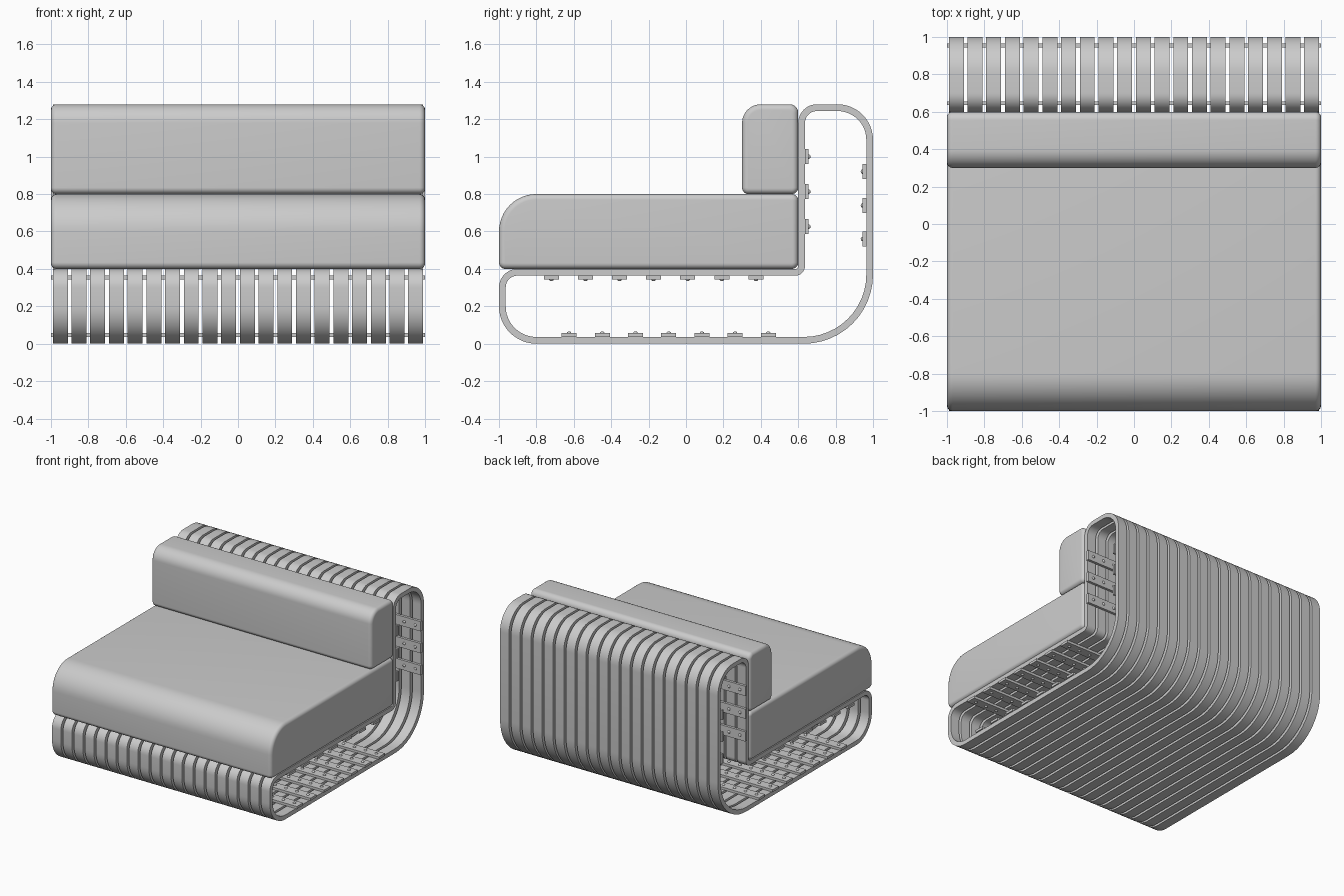
import bpy, bmesh, math
from mathutils import Vector, Matrix

if "Cube" in bpy.data.objects:
    bpy.data.objects.remove(bpy.data.objects["Cube"])


def rounded_outline(corners, inset=0.0, steps=12):
    """Counter-clockwise right-angled outline (y, z, radius), inset and filleted."""
    pts, n = [], len(corners)
    for i, (y, z, r) in enumerate(corners):
        p = Vector((y, z))
        u1 = (p - Vector(corners[i - 1][:2])).normalized()
        u2 = (Vector(corners[(i + 1) % n][:2]) - p).normalized()
        convex = u1.cross(u2) > 0
        p += inset * (Vector((-u1.y, u1.x)) + Vector((-u2.y, u2.x)))
        r = max(r - inset, 0.002) if convex else r + inset
        c = p - r * u1 + r * u2
        for k in range(steps + 1):
            t = math.pi / 2 * k / steps
            pts.append(c + r * (math.sin(t) * u1 - math.cos(t) * u2))
    return pts


def loft(bm, rings, closed):
    """Bridge (x, outline) rings; either close into a loop or cap both ends."""
    vs = [[bm.verts.new((x, p.x, p.y)) for p in pts] for x, pts in rings]
    n = len(vs[0])
    pairs = list(zip(vs, vs[1:])) + ([(vs[-1], vs[0])] if closed else [])
    for a, b in pairs:
        for i in range(n):
            j = (i + 1) % n
            bm.faces.new((a[i], a[j], b[j], b[i]))
    if not closed:
        bm.faces.new(vs[0])
        bm.faces.new(vs[-1])
    bmesh.ops.recalc_face_normals(bm, faces=bm.faces)


def finish(bm, name):
    me = bpy.data.meshes.new(name)
    bm.to_mesh(me)
    bm.free()
    me.shade_smooth()
    me.set_sharp_from_angle(angle=math.radians(35))
    return add(me, name)


def add(me, name):
    ob = bpy.data.objects.new(name, me)
    bpy.context.collection.objects.link(ob)
    return ob


def cushion(name, corners, edge=0.03, steps=6):
    side = []
    for k in range(steps + 1):
        t = math.pi / 2 * k / steps
        side.append((1 - edge * (1 - math.sin(t)), edge * (1 - math.sin(math.pi / 2 - t))))
    # outermost ring has the deepest inset
    rings = [(-x, rounded_outline(corners, d)) for x, d in reversed(side)]
    rings += [(x, rounded_outline(corners, d)) for x, d in side]
    bm = bmesh.new()
    loft(bm, rings, False)
    return finish(bm, name)


# Cushions
cushion("seat_cushion", [(-1, .4, .035), (.6, .4, .035), (.6, .8, .035), (-1, .8, .2)])
cushion("back_cushion", [(.3, .8, .035), (.6, .8, .035), (.6, 1.28, .045), (.3, 1.28, .1)])

# Bent slat loops, repeated across the width
loop = [(-1, 0, .2), (1, 0, .37), (1, 1.28, .19), (.6, 1.28, .1), (.6, .4, .015), (-1, .4, .1)]
outer, inner = rounded_outline(loop), rounded_outline(loop, .036)
bm = bmesh.new()
loft(bm, [(-.99, outer), (-.91, outer), (-.91, inner), (-.99, inner)], True)
slats = finish(bm, "frame_slats")
arr = slats.modifiers.new("repeat", 'ARRAY')
arr.count = 20
arr.use_relative_offset = False
arr.use_constant_offset = True
arr.constant_offset_displace = (.1, 0, 0)

# Cross rail with a domed screw at every slat
bm = bmesh.new()
bmesh.ops.create_cube(bm, size=1, matrix=Matrix.Translation((0, 0, .01)) @ Matrix.Diagonal((2, .08, .02, 1)))
for i in range(20):
    m = Matrix.Translation((-.95 + .1 * i, 0, .02)) @ Matrix.Diagonal((.012, .012, .01, 1))
    bmesh.ops.create_uvsphere(bm, u_segments=10, v_segments=6, radius=1, matrix=m)
first = finish(bm, "cross_rail")
rail_mesh = first.data
bpy.data.objects.remove(first)


def rail(name, y, z, angle):
    ob = add(rail_mesh, name)
    ob.location = (0, y, z)
    ob.rotation_euler.x = math.radians(angle)


for i in range(7):
    rail("seat_rail", -.72 + .1823 * i, .364, 180)
    rail("base_rail", -.625 + .1775 * i, .036, 0)
for i in range(3):
    rail("back_front_rail", .636, 1.0 - .187 * i, -90)
    rail("back_rear_rail", .964, .92 - .18 * i, 90)
